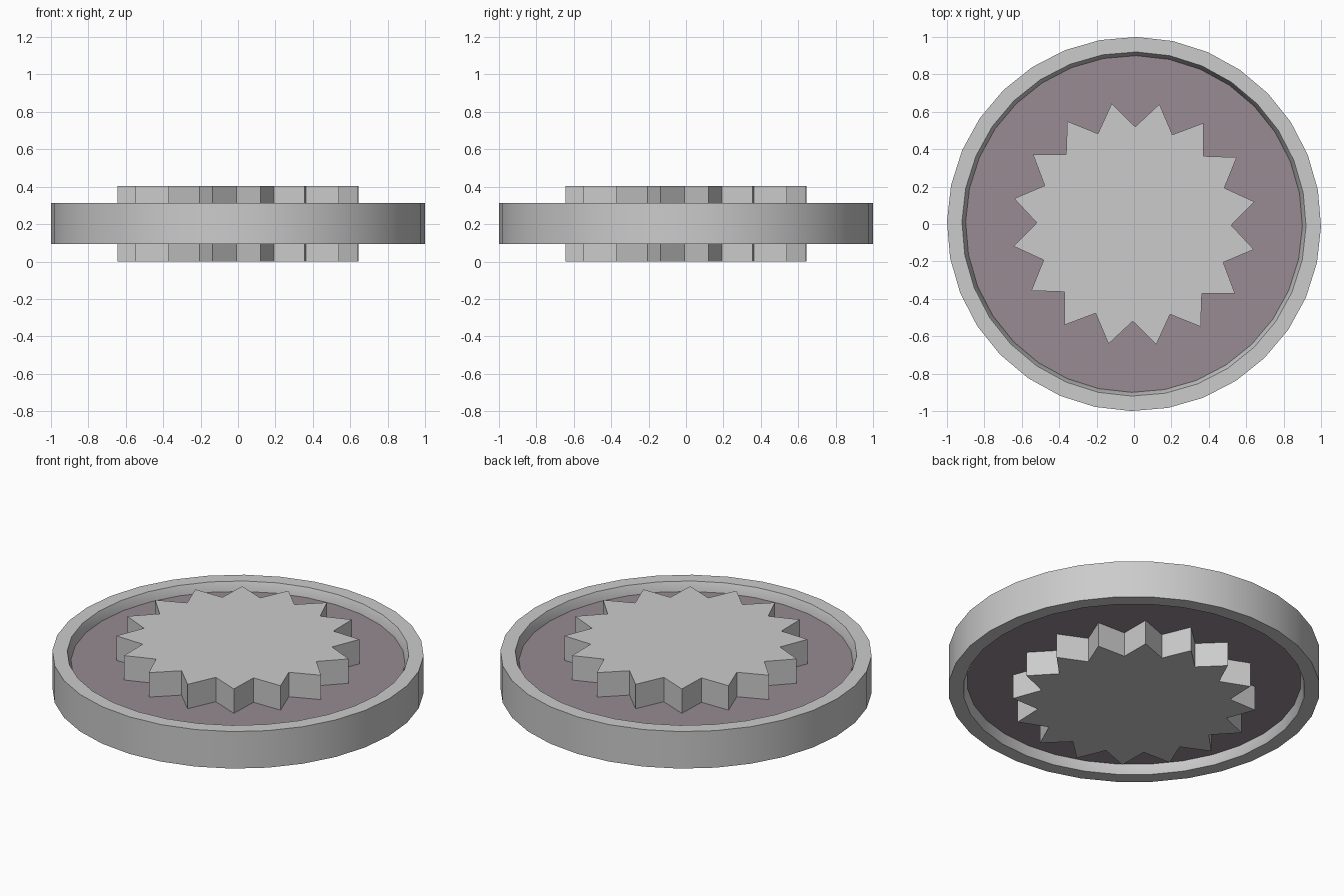
import bpy, math

if "Cube" in bpy.data.objects:
    bpy.data.objects.remove(bpy.data.objects["Cube"])

MID = 0.2025                   # mid height, model is symmetric about it
TURN = math.radians(-0.75)     # slight turn of the whole part


def circle(n, radii, z, start=0.0):
    """Ring of n points; radii are cycled around the ring."""
    pts = []
    for i in range(n):
        a = TURN + start + 2 * math.pi * i / n
        r = radii[i % len(radii)]
        pts.append((r * math.cos(a), r * math.sin(a), z))
    return pts


def make(name, verts, faces):
    mesh = bpy.data.meshes.new(name)
    mesh.from_pydata(verts, [], faces)
    mesh.update()
    ob = bpy.data.objects.new(name, mesh)
    bpy.context.collection.objects.link(ob)
    return ob


def prism(name, n, radii, half):
    verts = circle(n, radii, MID - half) + circle(n, radii, MID + half)
    faces = [tuple(reversed(range(n))), tuple(range(n, 2 * n))]
    faces += [(i, (i + 1) % n, n + (i + 1) % n, n + i) for i in range(n)]
    return make(name, verts, faces)


# Outer rim: closed profile (radius, height from middle) swept round 32 sides
N = 32
profile = [(1.0, -0.11), (1.0, 0.11), (0.92, 0.11), (0.90, 0.0575),
           (0.90, -0.0575), (0.92, -0.11)]
verts, faces = [], []
for r, h in profile:
    verts += circle(N, [r], MID + h)
P = len(profile)
for k in range(P):
    for i in range(N):
        j, m = (i + 1) % N, (k + 1) % P
        faces.append((k * N + i, k * N + j, m * N + j, m * N + i))
rim = make("outer_rim", verts, faces)
bpy.context.view_layer.objects.active = rim
rim.select_set(True)
bpy.ops.object.shade_smooth_by_angle(angle=math.radians(30))
rim.select_set(False)

# Dark recessed web between rim and gear
web = prism("recessed_web", N, [0.90], 0.0575)
dark = bpy.data.materials.new("dark_grey")
dark.diffuse_color = (0.31, 0.26, 0.29, 1)
dark.use_nodes = True
dark.node_tree.nodes["Principled BSDF"].inputs["Base Color"].default_value = dark.diffuse_color
web.data.materials.append(dark)

# Toothed core: 16 teeth, valleys on the axes
prism("toothed_core", 32, [0.52, 0.655], MID)
